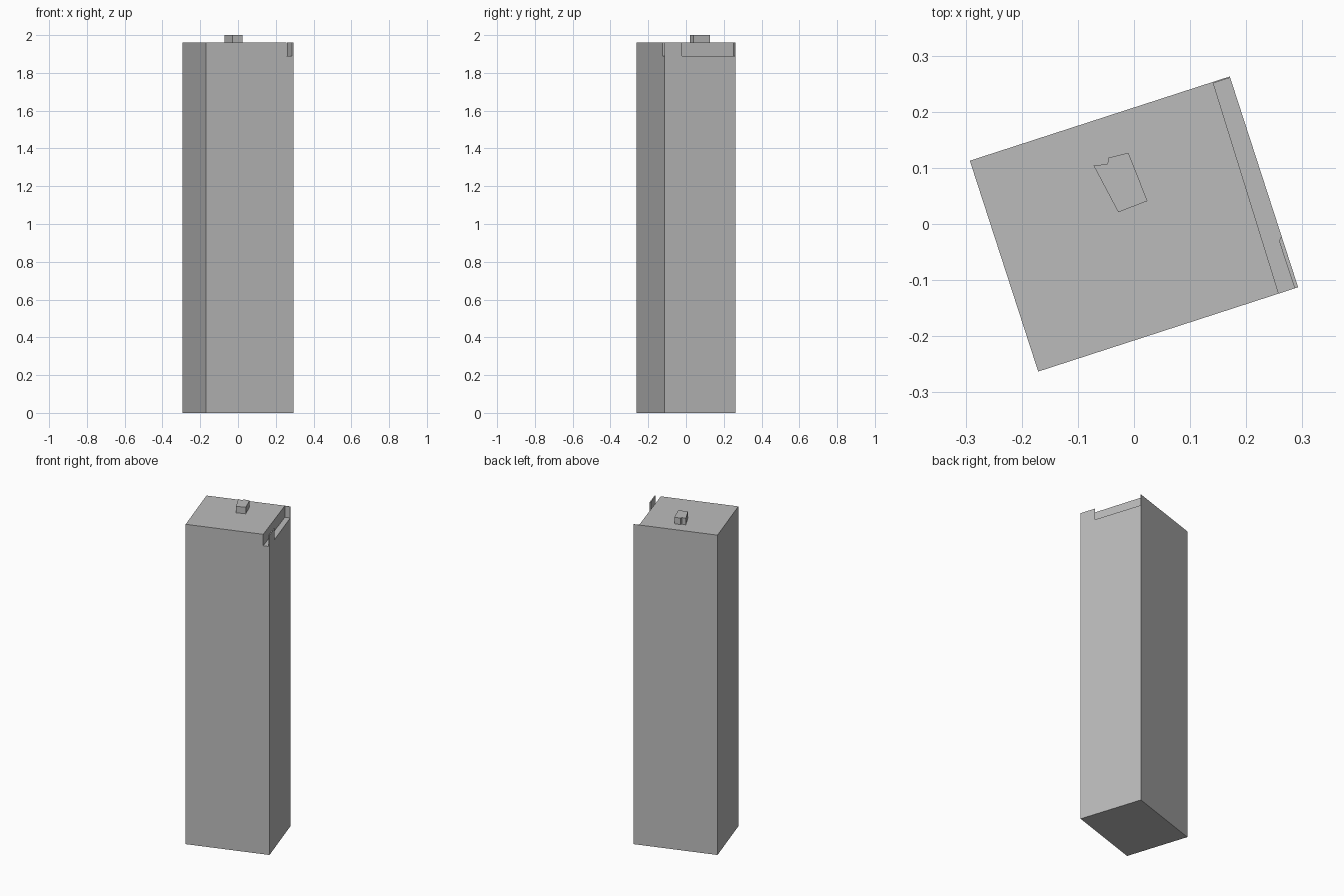
import bpy, bmesh, math

default = bpy.data.objects.get("Cube")
if default:
    bpy.data.objects.remove(default, do_unlink=True)

ANGLE = math.radians(17.96)      # turn of the tower on its plot
HU, HV = 0.2435, 0.1975          # half width and half depth
ROOF, LEDGE, TOP = 1.96, 1.89, 2.0

concrete = bpy.data.materials.new("concrete_grey")
concrete.use_nodes = True
grey = (0.5, 0.5, 0.5, 1)
concrete.diffuse_color = grey
concrete.node_tree.nodes["Principled BSDF"].inputs["Base Color"].default_value = grey


def prism(name, outline, z0, z1, turn=0.0):
    """Extrude a flat outline from z0 to z1."""
    bm = bmesh.new()
    base = bm.faces.new([bm.verts.new((x, y, z0)) for x, y in outline])
    new = bmesh.ops.extrude_face_region(bm, geom=[base])["geom"]
    verts = [g for g in new if isinstance(g, bmesh.types.BMVert)]
    bmesh.ops.translate(bm, verts=verts, vec=(0, 0, z1 - z0))
    bmesh.ops.recalc_face_normals(bm, faces=bm.faces)
    mesh = bpy.data.meshes.new(name)
    bm.to_mesh(mesh)
    bm.free()
    mesh.materials.append(concrete)
    obj = bpy.data.objects.new(name, mesh)
    obj.rotation_euler.z = turn
    bpy.context.collection.objects.link(obj)
    return obj


# Tower body
tower = prism("tower_body", [(-HU, -HV), (HU, -HV), (HU, HV), (-HU, HV)], 0, ROOF, ANGLE)

# Sunken terrace along one side, leaving a short parapet and a thin end wall
terrace = [(0.2065, -0.25), (0.212, 0.195), (0.3, 0.195), (0.3, -0.057),
           (0.2435, -0.102), (0.2365, -0.108), (0.2375, -0.25)]
cutter = prism("terrace_cutter", terrace, LEDGE, 2.1, ANGLE)
cutter.hide_render = True
cut = tower.modifiers.new("terrace", "BOOLEAN")
cut.operation = "DIFFERENCE"
cut.solver = "EXACT"
cut.object = cutter
bpy.context.view_layer.objects.active = tower
bpy.ops.object.modifier_apply(modifier=cut.name)
bpy.data.objects.remove(cutter, do_unlink=True)

# Rooftop plant room
prism("roof_hut", [(-0.072, 0.104), (-0.047, 0.107), (-0.046, 0.118),
                   (-0.01, 0.127), (0.024, 0.041), (-0.028, 0.021)], ROOF, TOP)
